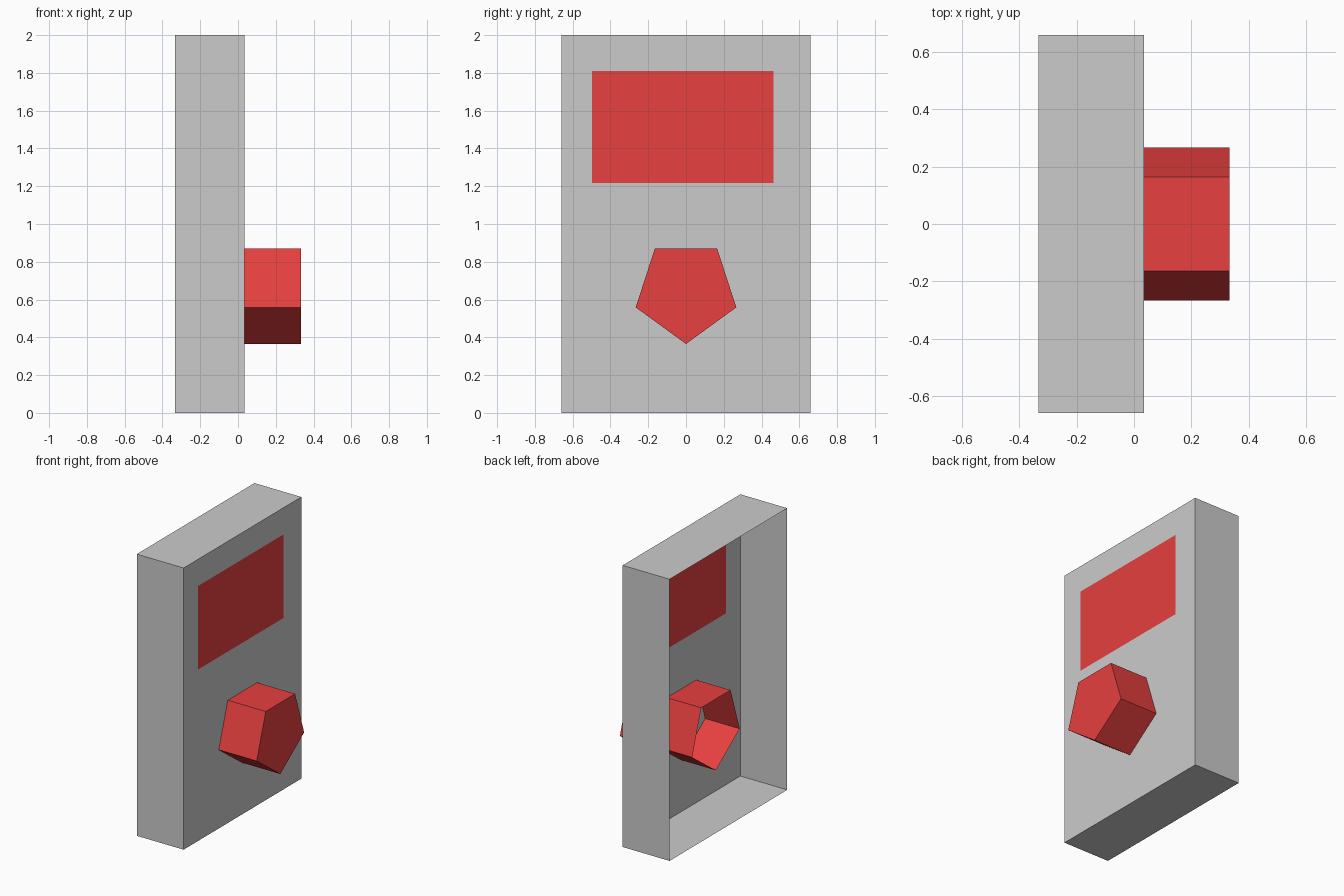
import bpy, bmesh
from math import cos, sin, pi

if "Cube" in bpy.data.objects:
    bpy.data.objects.remove(bpy.data.objects["Cube"])

BACK, FRONT = -0.333, 0.035      # x range of the casing
HALF_W, HEIGHT = 0.66, 2.0
SCREEN_Y, SCREEN_Z = (-0.497, 0.463), (1.217, 1.81)

red = bpy.data.materials.new("red")
red.diffuse_color = (0.8, 0.05, 0.05, 1)
red.use_nodes = True
red.node_tree.nodes["Principled BSDF"].inputs["Base Color"].default_value = red.diffuse_color


def make_object(name, bm, material=None):
    bmesh.ops.remove_doubles(bm, verts=bm.verts, dist=1e-5)
    mesh = bpy.data.meshes.new(name)
    bm.to_mesh(mesh)
    bm.free()
    if material:
        mesh.materials.append(material)
    obj = bpy.data.objects.new(name, mesh)
    bpy.context.collection.objects.link(obj)
    return obj


def add_face(bm, points):
    return bm.faces.new([bm.verts.new(p) for p in points])


def panel(bm, y, z):
    # Rectangle on the front plane, facing +x
    add_face(bm, [(FRONT, y[0], z[0]), (FRONT, y[1], z[0]),
                  (FRONT, y[1], z[1]), (FRONT, y[0], z[1])])


# Casing: front panel framing the screen, four side walls, open back
bm = bmesh.new()
ys = [-HALF_W, *SCREEN_Y, HALF_W]
zs = [0, *SCREEN_Z, HEIGHT]
for i in range(3):
    for j in range(3):
        if (i, j) != (1, 1):
            panel(bm, ys[i:i + 2], zs[j:j + 2])
bmesh.ops.remove_doubles(bm, verts=bm.verts, dist=1e-5)
rim = [e for e in bm.edges
       if all(abs(v.co.y) > HALF_W - 1e-4 for v in e.verts)
       or all(v.co.z < 1e-4 for v in e.verts)
       or all(v.co.z > HEIGHT - 1e-4 for v in e.verts)]
rim = [e for e in rim if e.is_boundary]
walls = bmesh.ops.extrude_edge_only(bm, edges=rim)["geom"]
bmesh.ops.translate(bm, vec=(BACK - FRONT, 0, 0),
                    verts=[g for g in walls if isinstance(g, bmesh.types.BMVert)])
bmesh.ops.recalc_face_normals(bm, faces=bm.faces)
make_object("casing", bm)

# Screen: flush red rectangle filling the opening
bm = bmesh.new()
panel(bm, SCREEN_Y, SCREEN_Z)
make_object("screen", bm, red)

# Knob: five-sided tube through the panel, capped in front, open inside
bm = bmesh.new()
radius, centre_z = 0.28, 0.645
ring = [(radius * sin(2 * pi * k / 5), centre_z - radius * cos(2 * pi * k / 5))
        for k in range(5)]
inner, outer = -0.235, 0.333
add_face(bm, [(outer, y, z) for y, z in ring])
for k in range(5):
    a, b = ring[k], ring[(k + 1) % 5]
    add_face(bm, [(outer, *b), (outer, *a), (inner, *a), (inner, *b)])
make_object("knob", bm, red)
